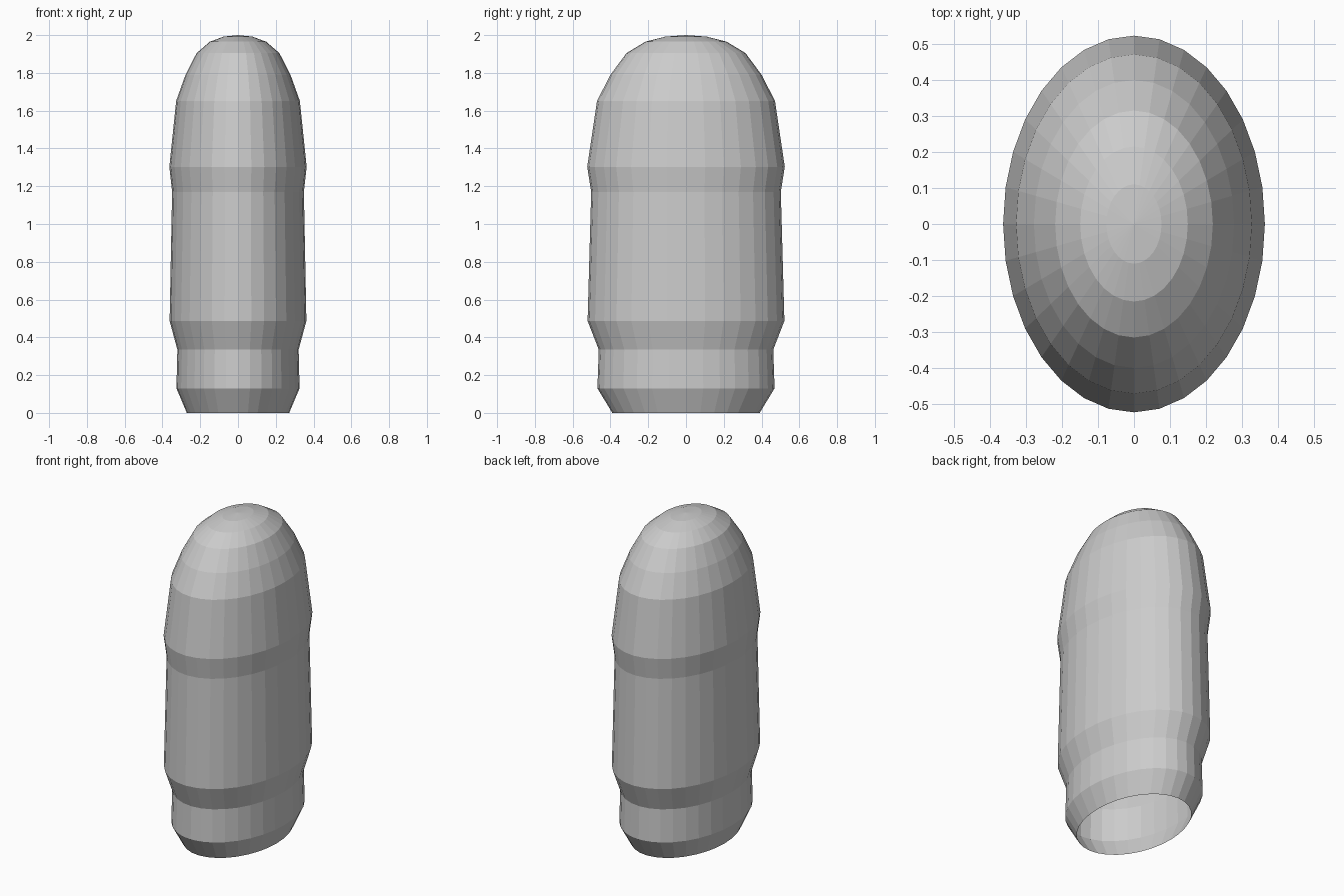
import bpy
from math import sin, cos, tau

cube = bpy.data.objects.get("Cube")
if cube:
    bpy.data.objects.remove(cube, do_unlink=True)

SIDES = 32
ASPECT = 0.695  # width relative to depth

# Plain grey
grey = bpy.data.materials.new("light_grey")
grey.use_nodes = True
color = (0.6, 0.6, 0.6, 1)
grey.diffuse_color = color
grey.node_tree.nodes["Principled BSDF"].inputs["Base Color"].default_value = color

# Profile from open base to crown: (depth radius, height)
profile = [(0.39, 0), (0.469, 0.13), (0.462, 0.335), (0.521, 0.487),
           (0.502, 1.17), (0.523, 1.303), (0.471, 1.652), (0.4, 1.79),
           (0.315, 1.905), (0.215, 1.965), (0.11, 1.992)]

# Elliptical shell: stacked rings joined by quads, closed by a fan at the top
verts = [(r * ASPECT * cos(tau * i / SIDES), r * sin(tau * i / SIDES), z)
         for r, z in profile for i in range(SIDES)]
verts.append((0, 0, 2))
faces = []
for ring in range(len(profile)):
    for i in range(SIDES):
        a = ring * SIDES + i
        b = ring * SIDES + (i + 1) % SIDES
        if ring < len(profile) - 1:
            faces.append((a, b, b + SIDES, a + SIDES))
        else:
            faces.append((a, b, len(verts) - 1))

mesh = bpy.data.meshes.new("domed_shell")
mesh.from_pydata(verts, [], faces)
mesh.materials.append(grey)
shell = bpy.data.objects.new("domed_shell", mesh)
bpy.context.collection.objects.link(shell)
